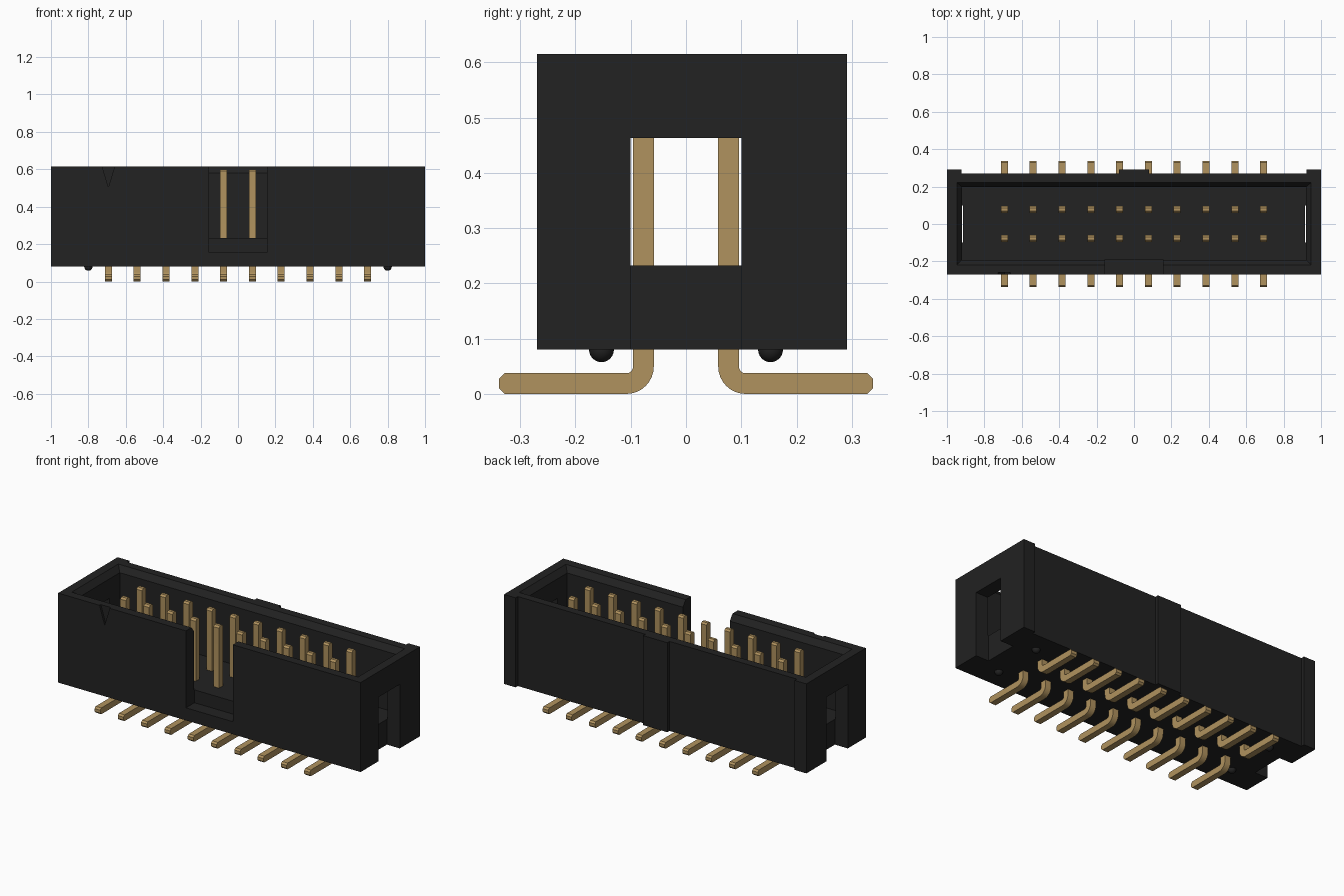
import bpy, bmesh, math
from mathutils import Vector

if "Cube" in bpy.data.objects:
    bpy.data.objects.remove(bpy.data.objects["Cube"])


def material(name, colour):
    m = bpy.data.materials.new(name)
    m.diffuse_color = (*colour, 1)
    m.use_nodes = True
    m.node_tree.nodes["Principled BSDF"].inputs["Base Color"].default_value = m.diffuse_color
    return m


BLACK = material("black_plastic", (0.016, 0.016, 0.016))
GOLD = material("gold_metal", (0.434, 0.288, 0.112))


def loft(name, rings, mat):
    """Closed solid through rings of equal point count, capped at both ends."""
    bm = bmesh.new()
    vs = [[bm.verts.new(p) for p in ring] for ring in rings]
    n = len(vs[0])
    for a, b in zip(vs, vs[1:]):
        for i in range(n):
            j = (i + 1) % n
            bm.faces.new((a[i], a[j], b[j], b[i]))
    bm.faces.new(vs[0][::-1])
    bm.faces.new(vs[-1])
    bmesh.ops.recalc_face_normals(bm, faces=bm.faces[:])
    me = bpy.data.meshes.new(name)
    bm.to_mesh(me)
    bm.free()
    me.materials.append(mat)
    ob = bpy.data.objects.new(name, me)
    bpy.context.collection.objects.link(ob)
    return ob


def rect(x0, x1, y0, y1, z):
    return [(x0, y0, z), (x1, y0, z), (x1, y1, z), (x0, y1, z)]


def box(name, x0, x1, y0, y1, z0, z1):
    return loft(name, [rect(x0, x1, y0, y1, z0), rect(x0, x1, y0, y1, z1)], BLACK)


def cut(target, cutter):
    bpy.context.view_layer.objects.active = target
    mod = target.modifiers.new("cut", 'BOOLEAN')
    mod.operation = 'DIFFERENCE'
    mod.solver = 'EXACT'
    mod.object = cutter
    bpy.ops.object.modifier_apply(modifier=mod.name)
    bpy.data.objects.remove(cutter)


# Housing: plan outline with three ribs along the back
BOTTOM, TOP, FLOOR = 0.08, 0.615, 0.232
B, R = 0.27, 0.291
outline = [(-1, -B), (1, -B), (1, R), (0.923, R), (0.923, B), (0.08, B), (0.08, R),
           (-0.08, R), (-0.08, B), (-0.923, B), (-0.923, R), (-1, R)]
housing = loft("housing", [[(x, y, z) for x, y in outline] for z in (BOTTOM, TOP)], BLACK)

# Cavity with chamfered rim
cut(housing, loft("cavity_cutter", [
    rect(-0.92, 0.92, -0.192, 0.197, FLOOR),
    rect(-0.92, 0.92, -0.192, 0.197, 0.58),
    rect(-0.947, 0.947, -0.218, 0.222, TOP),
    rect(-0.947, 0.947, -0.218, 0.222, TOP + 0.1)], BLACK))

# Front key notch, end slots and first-pin mark
cut(housing, box("notch_cutter", -0.155, 0.155, -0.4, -0.19, 0.155, 0.8))
for s in (-1, 1):
    x0, x1 = sorted((s * 0.915, s * 1.1))
    cut(housing, box("slot_cutter", x0, x1, -0.1, 0.1, 0, 0.463))
mark = [(-0.693, 0.505), (-0.659, TOP + 0.002), (-0.659, 0.7), (-0.727, 0.7), (-0.727, TOP + 0.002)]
cut(housing, loft("mark_cutter", [[(x, y, z) for x, z in mark] for y in (-0.3, -0.258)], BLACK))

# Standoff bumps under the housing
for sx in (-1, 1):
    for sy in (-1, 1):
        bpy.ops.mesh.primitive_uv_sphere_add(segments=24, ring_count=12, radius=0.0225,
                                             location=(sx * 0.8, sy * 0.153, BOTTOM))
        bump = bpy.context.object
        bump.name = "standoff_bump"
        bump.data.materials.append(BLACK)
        bpy.ops.object.shade_smooth()

# Pins: bent side profile in (y, z), extruded across the width
T, C, W = 0.0375, 0.01, 0.0375
IN, OUT, END, TIP = 0.0583, 0.0958, 0.338, 0.6


def arc(cy, cz, r, a0, a1, n=8):
    return [(cy + r * math.cos(math.radians(a0 + (a1 - a0) * i / n)),
             cz + r * math.sin(math.radians(a0 + (a1 - a0) * i / n))) for i in range(n + 1)]


RI = 0.012
CY, CZ = OUT + RI, T + RI
profile = ([(IN + C, TIP), (IN, TIP - C)] + arc(CY, CZ, RI + T, 180, 270)
           + [(END - C, 0), (END, C), (END, T - C), (END - C, T)]
           + arc(CY, CZ, RI, 270, 180) + [(OUT, TIP - C), (OUT - C, TIP)])

for s, row in ((-1, "front_pin"), (1, "back_pin")):
    for i in range(10):
        x = (i - 4.5) * 0.154
        pin = loft(row, [[(x + dx, s * y, z) for y, z in profile] for dx in (-W / 2, W / 2)], GOLD)
        bpy.ops.object.select_all(action='DESELECT')
        pin.select_set(True)
        bpy.context.view_layer.objects.active = pin
        bpy.ops.object.shade_smooth_by_angle(angle=math.radians(30))
